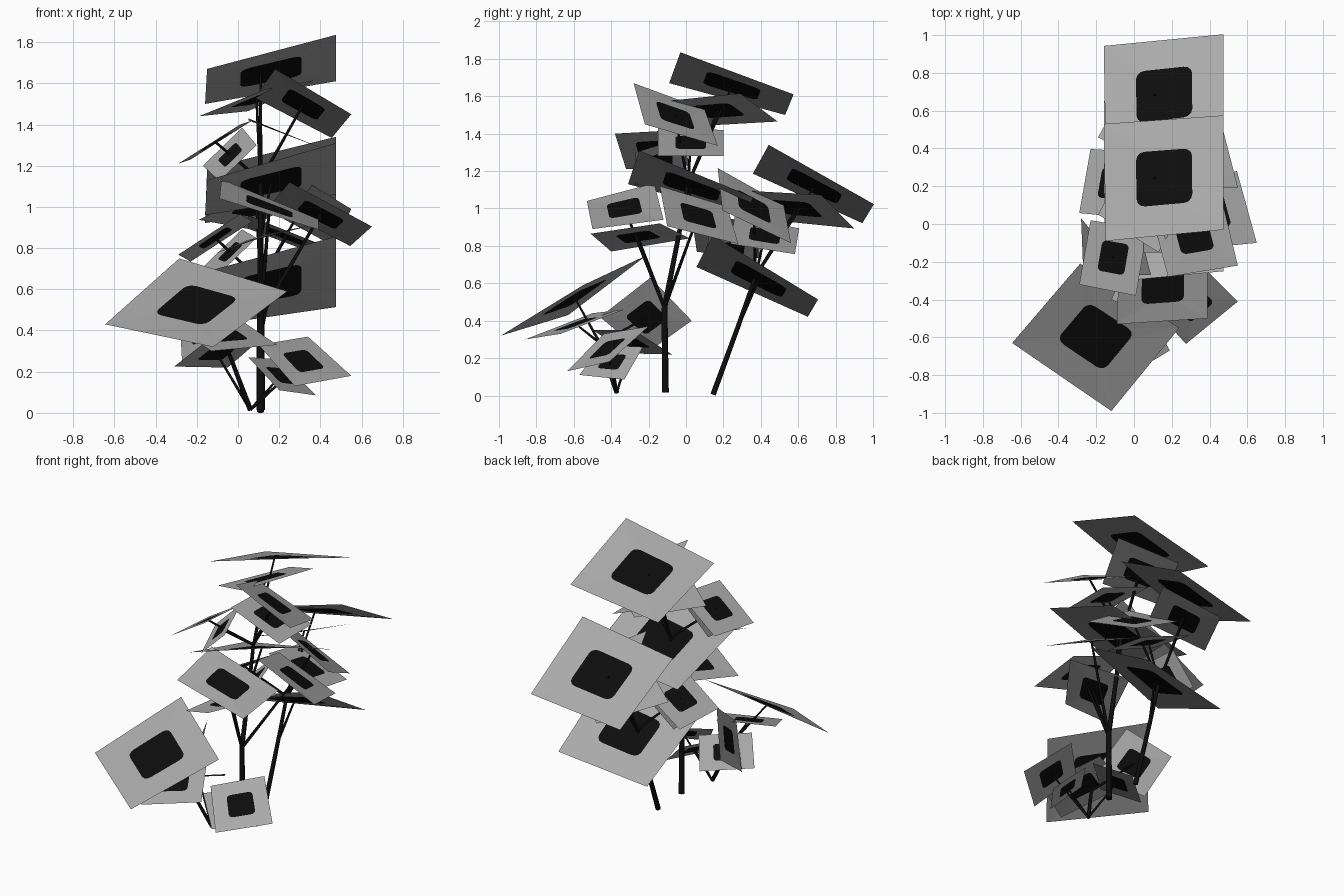
import bpy, math
from mathutils import Vector, Matrix

cube = bpy.data.objects.get("Cube")
if cube:
    bpy.data.objects.remove(cube)


def material(name, value):
    m = bpy.data.materials.new(name)
    m.use_nodes = True
    color = (value, value, value, 1)
    m.diffuse_color = color
    bsdf = m.node_tree.nodes["Principled BSDF"]
    bsdf.inputs["Base Color"].default_value = color
    bsdf.inputs["Roughness"].default_value = 0.9
    return m


GREY = material("leaf grey", 0.4)
BLACK = material("stem black", 0.004)


def centre(corners):
    return sum((Vector(c) for c in corners), Vector()) / len(corners)


def leaf(name, corners, place=Matrix()):
    """Flat square leaf with a rounded dark patch cut into its middle."""
    a, b, c, d = (place @ Vector(p) for p in corners)

    def at(u, v):
        return (a * (1 - u) + b * u) * (1 - v) + (d * (1 - u) + c * u) * v

    verts = [a, b, c, d]
    half, r = 0.235, 0.07
    steps = 4
    for k, (su, sv) in enumerate(((-1, -1), (1, -1), (1, 1), (-1, 1))):
        for s in range(steps):
            t = math.pi * (1 + k / 2 + s / (2 * (steps - 1)))
            verts.append(at(0.5 + su * (half - r) + r * math.cos(t),
                            0.5 + sv * (half - r) + r * math.sin(t)))
    ring = list(range(4, 4 + 4 * steps))
    faces = [ring]
    for k in range(4):
        n = (k + 1) % 4
        mine = ring[k * steps:(k + 1) * steps]
        # half of each rounded corner belongs to each bordering side
        faces.append([k, n, ring[n * steps], mine[-1]])
        faces.append([k] + mine[::-1])
    mesh = bpy.data.meshes.new(name)
    mesh.from_pydata(verts, [], faces)
    mesh.materials.append(GREY)
    mesh.materials.append(BLACK)
    mesh.polygons[0].material_index = 1
    bpy.context.collection.objects.link(bpy.data.objects.new(name, mesh))


def stem(name, points, start, end, place=Matrix()):
    """Tapered round stem through a few points."""
    curve = bpy.data.curves.new(name, "CURVE")
    curve.dimensions = "3D"
    curve.bevel_depth = 1
    curve.bevel_resolution = 1
    curve.use_fill_caps = True
    line = curve.splines.new("POLY")
    line.points.add(len(points) - 1)
    for i, (p, q) in enumerate(zip(line.points, points)):
        p.co = (*(place @ Vector(q)), 1)
        p.radius = start + (end - start) * i / (len(points) - 1)
    curve.materials.append(BLACK)
    bpy.context.collection.objects.link(bpy.data.objects.new(name, curve))


# Crown leaves, shared by the tall plant and the leaning plant
crown = {
    "top_leaf": [(-.15, -.09, 1.67), (.475, -.03, 1.835), (.475, .575, 1.61), (-.16, .53, 1.5)],
    "middle_leaf": [(-.15, -.31, 1.13), (.475, -.25, 1.31), (.475, .36, 1.06), (-.16, .32, .96)],
    "left_leaf": [(.18, -.28, 1.67), (.55, -.22, 1.45), (.455, .17, 1.335), (.08, .1, 1.53)],
    "back_leaf": [(.37, .29, 1.615), (.05, .49, 1.465), (-.19, .05, 1.44), (.13, -.15, 1.57)],
    "right_leaf": [(-.29, -.32, 1.21), (.01, -.38, 1.4), (.07, -.03, 1.42), (-.23, .02, 1.23)],
    "inner_leaf": [(-.17, 0, 1.2), (.02, 0, 1.385), (.09, -.27, 1.3), (-.09, -.27, 1.125)],
    "under_leaf": [(.05, -.15, 1.43), (.42, -.15, 1.28), (.42, .2, 1.28), (.05, .2, 1.42)],
}
fork = (.11, -.115, .47)
knee = (.11, -.04, .85)
node = (.11, .01, 1.13)

# The leaning plant is the same crown tipped backward and lowered
pivot = Vector((.16, .24, 1.65))
lean = (Matrix.Translation((.16, .68, 1.115))
        @ Matrix.Rotation(math.radians(-9), 4, "X")
        @ Matrix.Translation(-pivot))

for plant, place in (("tall", Matrix()), ("leaning", lean)):
    stem(plant + "_stem", [fork, knee, node], .017, .012, place)
    for part, corners in crown.items():
        leaf(plant + "_" + part, corners, place)
        start = knee if part == "middle_leaf" else node
        tip = centre(corners)
        if part == "top_leaf":
            tip.x = .11
        stem(plant + "_" + part + "_stalk", [start, tip], .009, .006, place)

# Tall plant trunk and its lower leaves
stem("trunk", [(.11, -.11, .015), fork], .021, .018)
lower = {
    "front_lower_leaf": [(-.09, -.53, 1.04), (-.08, -.17, 1.135), (.39, -.12, .94), (.39, -.5, .89)],
    "left_lower_leaf": [(.25, -.14, 1.12), (.65, -.1, .905), (.545, .28, .81), (.155, .22, 1.01)],
    "flat_lower_leaf": [(.4, -.14, .92), (.05, .02, .84), (-.12, -.4, .77), (.13, -.51, .865)],
}
for part, corners in lower.items():
    leaf(part, corners)
    stem(part + "_stalk", [fork, centre(corners)], .011, .007)

# Small plant at the front
root = (.06, -.37, .015)
bend = (-.04, -.46, .28)
small = {
    "large_front_leaf": (bend, [(-.645, -.63, .43), (-.285, -.21, .75), (.24, -.55, .59), (-.12, -.99, .32)]),
    "front_under_leaf": (bend, [(-.13, -.86, .3), (.19, -.67, .33), (-.0, -.33, .46), (-.33, -.5, .44)]),
    "steep_back_leaf": (bend, [(-.1, -.19, .63), (-.28, .03, .4), (-.27, -.22, .22), (-.06, -.46, .42)]),
    "low_back_leaf": (root, [(-.05, -.075, .22), (-.31, -.3, .225), (-.15, -.5, .35), (.1, -.28, .35)]),
    "low_left_leaf": (root, [(.275, -.635, .13), (.55, -.41, .18), (.34, -.2, .37), (.1, -.44, .33)]),
    "lowest_leaf": (root, [(.38, -.33, .085), (.2, -.57, .11), (.05, -.45, .27), (.2, -.23, .26)]),
}
stem("small_stem", [root, bend], .013, .01)
for part, (start, corners) in small.items():
    leaf(part, corners)
    stem(part + "_stalk", [start, centre(corners)], .008, .005)
